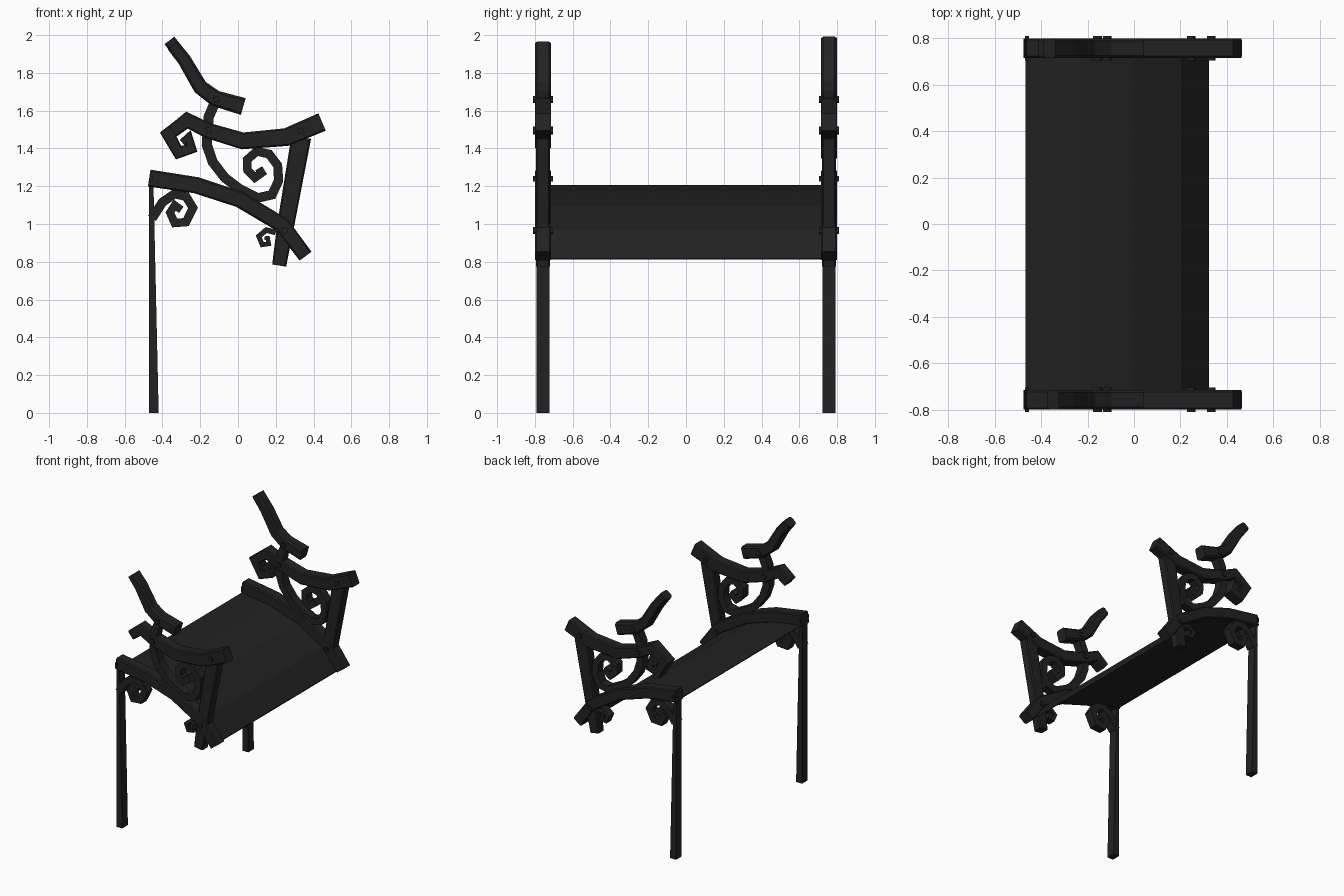
import bpy, bmesh
from mathutils import Vector

if "Cube" in bpy.data.objects:
    bpy.data.objects.remove(bpy.data.objects["Cube"])

iron = bpy.data.materials.new("black iron")
iron.diffuse_color = (0.016, 0.016, 0.016, 1)
iron.use_nodes = True
iron.node_tree.nodes["Principled BSDF"].inputs["Base Color"].default_value = iron.diffuse_color


def finish(bm, name):
    bmesh.ops.recalc_face_normals(bm, faces=bm.faces)
    me = bpy.data.meshes.new(name)
    bm.to_mesh(me)
    bm.free()
    me.materials.append(iron)
    ob = bpy.data.objects.new(name, me)
    bpy.context.collection.objects.link(ob)
    return ob


def bar(name, pts, w0, w1, yc, depth, chamfer=0.0):
    """Mitred flat bar following an x-z path, width w0 -> w1, centred on yc."""
    P = [Vector(p) for p in pts]
    bm = bmesh.new()
    rings = []
    for i, p in enumerate(P):
        a = (p - P[i - 1]).normalized() if i else (P[1] - p).normalized()
        b = (P[i + 1] - p).normalized() if i < len(P) - 1 else a
        t = (a + b).normalized()
        n = Vector((-t.y, t.x))
        h = (w0 + (w1 - w0) * i / (len(P) - 1)) / 2 / max(t.dot(a), 0.6)
        d, c = depth / 2, chamfer
        if c:
            sec = [(h, d - c), (h - c, d), (c - h, d), (-h, d - c),
                   (-h, c - d), (c - h, -d), (h - c, -d), (h, c - d)]
        else:
            sec = [(h, d), (-h, d), (-h, -d), (h, -d)]
        rings.append([bm.verts.new((p.x + n.x * u, yc + v, p.y + n.y * u)) for u, v in sec])
    k = len(rings[0])
    for r, s in zip(rings, rings[1:]):
        for j in range(k):
            bm.faces.new((r[j], r[(j + 1) % k], s[(j + 1) % k], s[j]))
    bm.faces.new(rings[0])
    bm.faces.new(rings[-1])
    return finish(bm, name)


# paths shared by both ends of the bench (x, z)
rail = [(-.47, 1.243), (-.22, 1.205), (.01, 1.13), (.235, .995), (.358, .83)]
post = [(.218, .78), (.25, .98), (.335, 1.46)]
arm = [(.445, 1.54), (.256, 1.46), (.024, 1.44), (-.16, 1.495), (-.27, 1.55)]
arm_curl = [(-.37, 1.475), (-.315, 1.378), (-.247, 1.40), (-.262, 1.46), (-.295, 1.43)]
back = [(-.285, 1.87), (-.20, 1.725), (-.12, 1.665), (.028, 1.622)]
brace = [(-.11, 1.67), (-.156, 1.565), (-.165, 1.42), (-.135, 1.33), (-.07, 1.245),
         (.01, 1.185), (.105, 1.138), (.18, 1.155), (.215, 1.23), (.21, 1.31),
         (.165, 1.37), (.10, 1.385), (.048, 1.34), (.05, 1.285), (.09, 1.245), (.125, 1.27), (.11, 1.295)]
leg_curl = [(-.455, 1.03), (-.40, 1.115), (-.335, 1.16), (-.275, 1.145), (-.238, 1.085),
            (-.275, 1.01), (-.335, 1.005), (-.36, 1.06), (-.335, 1.10), (-.30, 1.075)]
post_curl = [(.20, .955), (.15, .968), (.11, .935), (.128, .89), (.163, .895), (.158, .925), (.14, .925)]

for s, side in ((-1, "near"), (1, "far")):
    y = s * .757
    bar(side + "_seat_rail", rail, .09, .078, y, .085, .008)
    bar(side + "_front_post", post, .075, .105, y, .072, .008)
    # the near armrest ends in a stub, the far one in a full curl
    tail = [(-.345, 1.492)] if s < 0 else arm_curl
    bar(side + "_armrest", arm + tail, .10, .07 if s < 0 else .04, y, .085, .008)
    tip = (-.347, 1.945) if s < 0 else (-.363, 1.972)
    bar(side + "_backrest_arm", [tip] + back, .065, .092, y, .085, .012)
    bar(side + "_scroll_brace", brace, .055, .042, y, .066)
    bar(side + "_leg_scroll", leg_curl, .05, .04, y, .066)
    bar(side + "_post_scroll", post_curl, .03, .02, y, .06)

    # tapered leg with a vertical rear face
    bar(side + "_leg", [(-.445, 0), (-.459, 1.23)], .05, .022, y, .068)

    # square through-bolts
    for i, (x, z) in enumerate([(-.115, 1.66), (-.157, 1.497), (.333, 1.493), (.247, .965)]):
        bar(f"{side}_bolt_{i}", [(x - .015, z - .004), (x + .015, z + .004)], .03, .03, y, .105)
    bar(side + "_rear_bolt", [(-.469, 1.24), (-.452, 1.24)], .03, .03, y, .105)

# thin curved seat sheet along the underside of the rails
bm = bmesh.new()
line = [(-.468, 1.2), (-.232, 1.163), (-.01, 1.091), (.203, .965), (.322, .812)]
rows = [[bm.verts.new((x, yy, z + dz)) for yy, dz in ((-.74, 0), (.74, 0), (.74, .006), (-.74, .006))]
        for x, z in line]
for a, b in zip(rows, rows[1:]):
    for j in range(4):
        bm.faces.new((a[j], a[(j + 1) % 4], b[(j + 1) % 4], b[j]))
bm.faces.new(rows[0])
bm.faces.new(rows[-1])
finish(bm, "seat")
